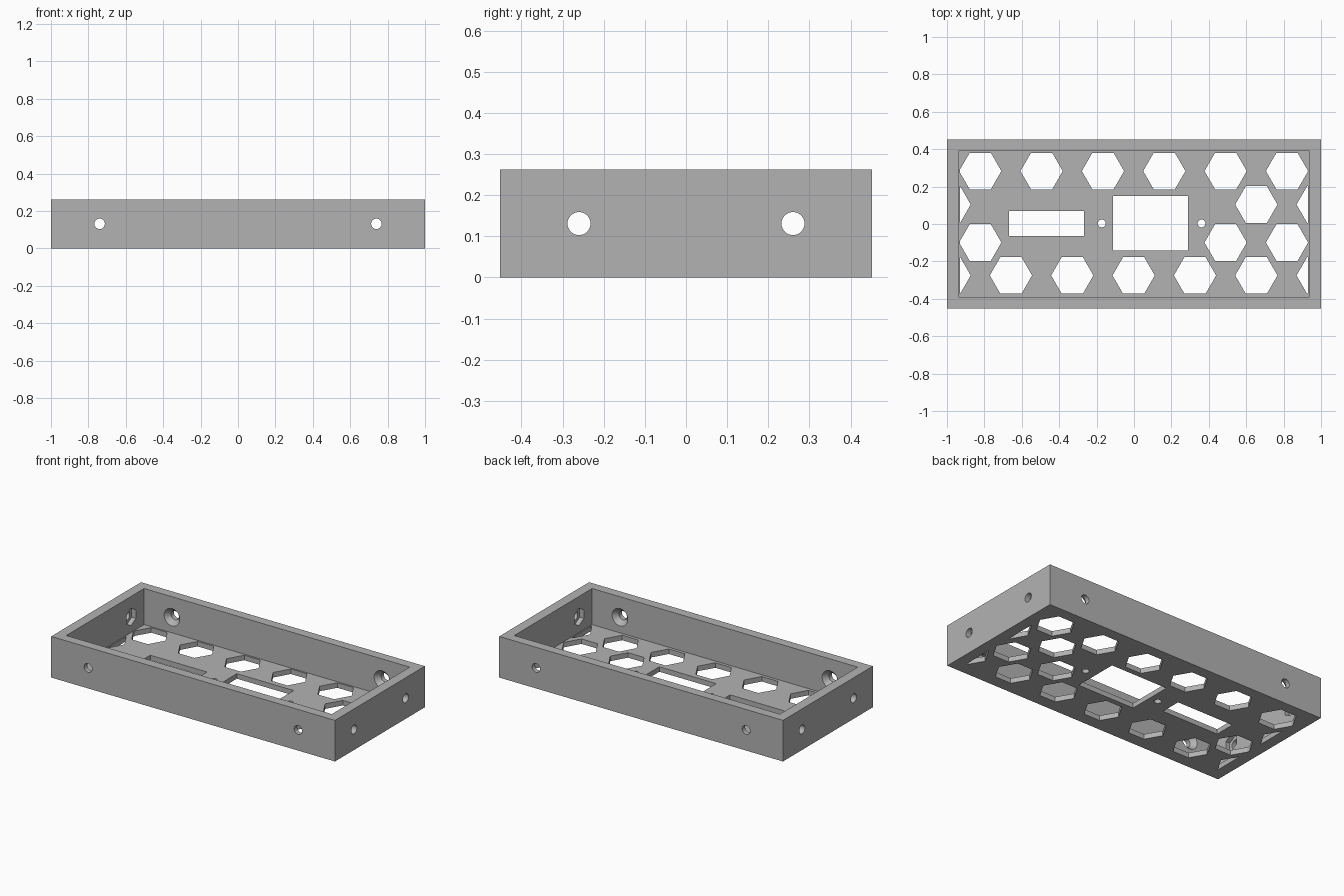
import bpy, bmesh, math
from mathutils import Matrix, Vector

cube = bpy.data.objects.get("Cube")
if cube:
    bpy.data.objects.remove(cube, do_unlink=True)

grey = bpy.data.materials.new("plain grey")
grey.use_nodes = True
COLOUR = (0.45, 0.45, 0.45, 1)
grey.diffuse_color = COLOUR
grey.node_tree.nodes["Principled BSDF"].inputs["Base Color"].default_value = COLOUR

LENGTH, WIDTH, HEIGHT, FLOOR = 2.0, 0.904, 0.262, 0.032
HOLE_Z = HEIGHT / 2


def add_box(bm, x0, x1, y0, y1, z0, z1):
    mat = Matrix.LocRotScale(Vector((x0 + x1, y0 + y1, z0 + z1)) / 2, None,
                             Vector((x1 - x0, y1 - y0, z1 - z0)))
    bmesh.ops.create_cube(bm, size=1, matrix=mat)


def add_rod(bm, start, end, r1, r2, sides, turn=0):
    start, end = Vector(start), Vector(end)
    axis = end - start
    mat = (Matrix.Translation((start + end) / 2)
           @ axis.to_track_quat('Z', 'Y').to_matrix().to_4x4()
           @ Matrix.Rotation(turn, 4, 'Z'))
    bmesh.ops.create_cone(bm, cap_ends=True, segments=sides, radius1=r1,
                          radius2=r2, depth=axis.length, matrix=mat)


def make(name, bm):
    mesh = bpy.data.meshes.new(name)
    bm.to_mesh(mesh)
    bm.free()
    mesh.materials.append(grey)
    obj = bpy.data.objects.new(name, mesh)
    bpy.context.collection.objects.link(obj)
    return obj


def combine(target, helper, operation):
    mod = target.modifiers.new(helper.name, 'BOOLEAN')
    mod.operation, mod.object, mod.solver = operation, helper, 'EXACT'
    mod.use_self = True
    bpy.context.view_layer.objects.active = target
    bpy.ops.object.modifier_apply(modifier=mod.name)
    bpy.data.objects.remove(helper, do_unlink=True)


# Open tray walls with a narrow ledge around the floor
bm = bmesh.new()
add_box(bm, -LENGTH / 2, LENGTH / 2, -WIDTH / 2, WIDTH / 2, 0, HEIGHT)
tray = make("tray", bm)
bm = bmesh.new()
add_box(bm, -0.936, 0.936, -0.392, 0.392, FLOOR, 1)
combine(tray, make("cavity_cutter", bm), 'DIFFERENCE')
bm = bmesh.new()
add_box(bm, -0.93, 0.93, -0.388, 0.388, -1, 1)
combine(tray, make("floor_cutter", bm), 'DIFFERENCE')

# Floor panel with hexagonal vents, two windows and two small holes
bm = bmesh.new()
add_box(bm, -0.96, 0.96, -0.42, 0.42, 0, FLOOR)
floor = make("floor_panel", bm)
bm = bmesh.new()
PITCH = 0.328
rows = ((0.283, -0.822, range(6)), (0.104, -0.986, (0, 5, 6)),
        (-0.099, -0.822, (0, 4, 5)), (-0.275, -0.986, range(7)))
for y, x0, columns in rows:
    for i in columns:
        x = x0 + i * PITCH
        add_rod(bm, (x, y, -0.1), (x, y, 0.1), 0.113, 0.113, 6, math.pi / 2)
add_box(bm, -0.667, -0.267, -0.063, 0.07, -0.1, 0.1)
add_box(bm, -0.113, 0.288, -0.143, 0.15, -0.1, 0.1)
for x in (-0.172, 0.361):
    add_rod(bm, (x, 0.003, -0.1), (x, 0.003, 0.1), 0.021, 0.021, 24)
combine(floor, make("vent_cutter", bm), 'DIFFERENCE')
combine(tray, floor, 'UNION')

# Wall screw holes: countersunk on the long walls, nut pockets on the short walls
bores, pockets = bmesh.new(), bmesh.new()
for s in (-1, 1):
    for t in (-1, 1):
        x, y = 0.74 * t, 0.26 * t
        add_rod(bores, (x, s * 0.35, HOLE_Z), (x, s * 0.5, HOLE_Z), 0.028, 0.028, 32)
        add_rod(bores, (s * 0.9, y, HOLE_Z), (s * 1.05, y, HOLE_Z), 0.028, 0.028, 32)
        add_rod(pockets, (x, s * 0.38, HOLE_Z), (x, s * 0.422, HOLE_Z), 0.066, 0.028, 32)
        add_rod(pockets, (s * 0.92, y, HOLE_Z), (s * 0.965, y, HOLE_Z), 0.055, 0.055, 6)
combine(tray, make("bore_cutter", bores), 'DIFFERENCE')
combine(tray, make("pocket_cutter", pockets), 'DIFFERENCE')

# Smooth the round bores, keep every edge sharp
bpy.ops.object.select_all(action='DESELECT')
tray.select_set(True)
bpy.context.view_layer.objects.active = tray
bpy.ops.object.shade_smooth_by_angle(angle=math.radians(25))
